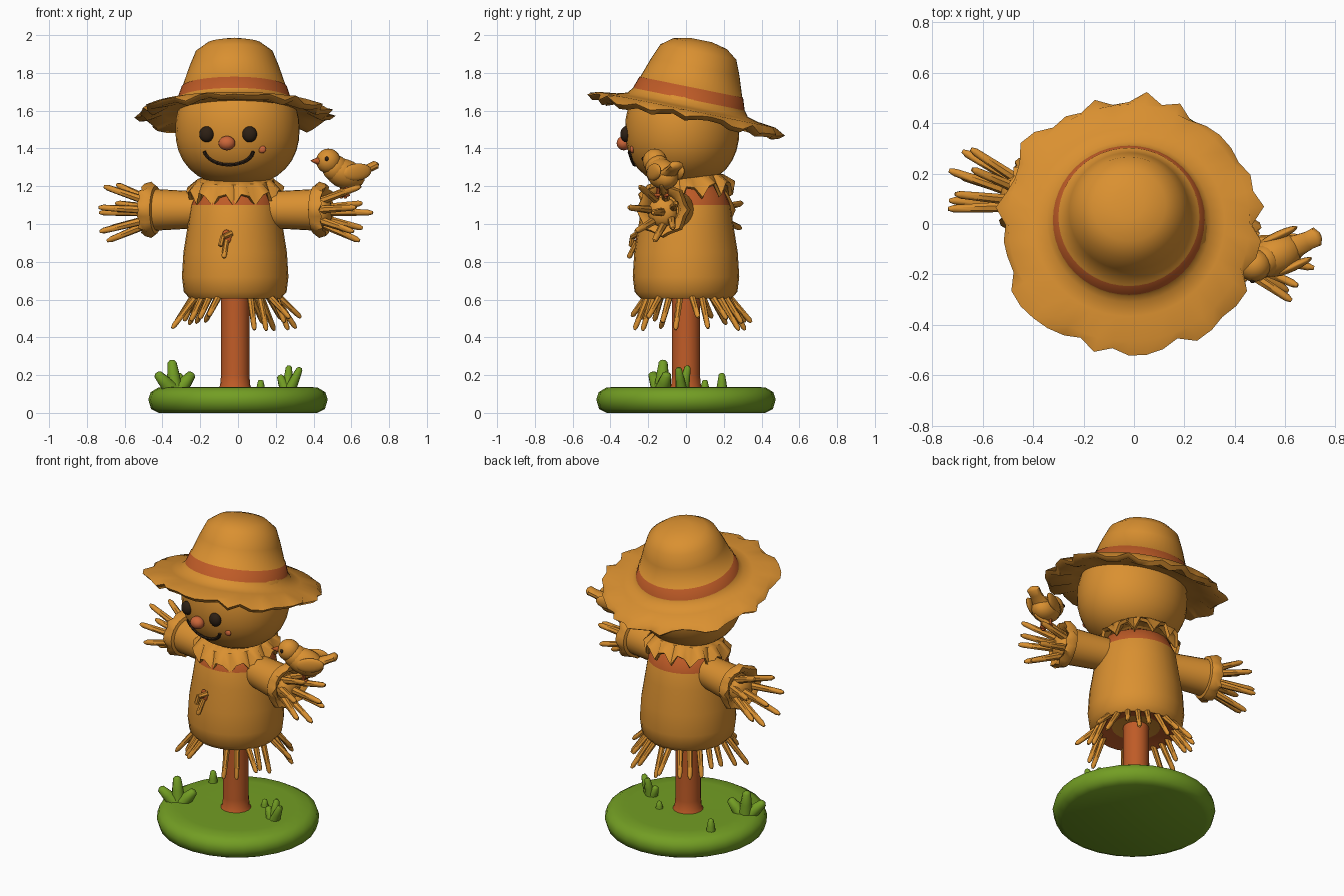
import bpy, bmesh, math, random
from math import sin, cos, pi
from mathutils import Matrix, Vector

random.seed(4)
if "Cube" in bpy.data.objects:
    bpy.data.objects.remove(bpy.data.objects["Cube"])


def material(name, rgb):
    m = bpy.data.materials.new(name)
    m.use_nodes = True
    m.diffuse_color = (*rgb, 1)
    bsdf = m.node_tree.nodes["Principled BSDF"]
    bsdf.inputs["Base Color"].default_value = (*rgb, 1)
    bsdf.inputs["Roughness"].default_value = 0.8
    return m


STRAW = material("straw orange", (0.70, 0.28, 0.03))
RUST = material("rust brown", (0.52, 0.105, 0.02))
RED = material("nose red", (0.60, 0.13, 0.04))
GREEN = material("grass green", (0.17, 0.34, 0.017))
DARK = material("charcoal", (0.026, 0.014, 0.007))


def revolve(bm, profile, n=24, matrix=Matrix(), wobble=None, mat_rule=None):
    """Spin (radius, height) pairs about z; both ends are capped."""
    rings = []
    for k, (r, h) in enumerate(profile):
        ring = []
        for i in range(n):
            a = 2 * pi * i / n
            dr, dh = wobble(k, i) if wobble else (0, 0)
            ring.append(bm.verts.new(matrix @ Vector(
                ((r + dr) * cos(a), (r + dr) * sin(a), h + dh))))
        rings.append(ring)
    bm.faces.new(rings[0][::-1])
    bm.faces.new(rings[-1])
    for k in range(len(rings) - 1):
        for i in range(n):
            j = (i + 1) % n
            f = bm.faces.new((rings[k][i], rings[k][j], rings[k + 1][j], rings[k + 1][i]))
            f.material_index = mat_rule(k) if mat_rule else 0


def stalk(bm, a, b, r0, r1, n=7):
    """Tapered blunt stick from a to b."""
    a, b = Vector(a), Vector(b)
    d = b - a
    m = Matrix.Translation(a) @ d.to_track_quat('Z', 'Y').to_matrix().to_4x4()
    L = d.length
    revolve(bm, [(r0, 0), ((r0 + r1) / 2, L * .5), (r1, L * .92), (r1 * .5, L)], n, m)


def ball(bm, centre, size, rot=Matrix(), n=16):
    bmesh.ops.create_uvsphere(bm, u_segments=n, v_segments=n // 2 + 2, radius=1, matrix=(
        Matrix.Translation(centre) @ rot @ Matrix.Diagonal((*size, 1))))


def finish(bm, name, mats, matrix=Matrix(), sharp=50):
    bm.transform(matrix)
    bmesh.ops.recalc_face_normals(bm, faces=bm.faces)
    me = bpy.data.meshes.new(name)
    bm.to_mesh(me)
    bm.free()
    for m in mats:
        me.materials.append(m)
    me.shade_smooth()
    me.set_sharp_from_angle(angle=math.radians(sharp))
    ob = bpy.data.objects.new(name, me)
    bpy.context.collection.objects.link(ob)
    return ob


AXIS = Matrix.Translation((-0.015, 0, 0))
FACING = AXIS @ Matrix.Rotation(math.radians(-9), 4, 'Z')
ARMS = AXIS @ Matrix.Rotation(math.radians(-15), 4, 'Z')

# Grass mound and post
bm = bmesh.new()
revolve(bm, [(.42, 0), (.46, .02), (.475, .07), (.462, .11), (.42, .135), (.34, .138), (.1, .13)], 28)
finish(bm, "grass_mound", [GREEN])
bm = bmesh.new()
revolve(bm, [(.095, .12), (.08, .145), (.075, .2), (.075, .64)], 18, AXIS)
finish(bm, "post", [RUST])

# Grass tufts: root, then tips
tufts = [((-.33, -.13), [(-.43, -.18, .21), (-.35, -.12, .28), (-.24, -.1, .21)], .045),
         ((.26, -.02), [(.22, -.01, .2), (.27, .01, .25), (.33, -.04, .24)], .032),
         ((-.31, .19), [(-.31, .19, .21)], .03),
         ((.12, .1), [(.12, .1, .175)], .025)]
bm = bmesh.new()
for (x, y), tips, r in tufts:
    for tip in tips:
        stalk(bm, (x * .8 + tip[0] * .2, y * .8 + tip[1] * .2, .12), tip, r, r * .55, 8)
finish(bm, "grass_tufts", [GREEN])

# Torso, rust below and under the collar
bm = bmesh.new()
body = [(.14, .63), (.24, .605), (.272, .64), (.282, .72), (.274, .85),
        (.25, 1.0), (.235, 1.1), (.2, 1.18), (.12, 1.23)]
revolve(bm, body, 28, AXIS, mat_rule=lambda k: int(k == 0 or k >= 6))
finish(bm, "torso", [STRAW, RUST])

# Straw skirt hanging from the torso, open at the front
bm = bmesh.new()
for i in range(22):
    a = -pi / 2 + .38 + (2 * pi - .76) * i / 21
    out, low = random.uniform(.27, .36), random.uniform(.43, .52)
    twist = a + random.uniform(-.1, .1)
    stalk(bm, (.21 * cos(a), .21 * sin(a), .635),
          (out * cos(twist), out * sin(twist), low), .019, .014)
finish(bm, "straw_skirt", [STRAW], AXIS)

# Torn hole in the shirt with straw poking out
bm = bmesh.new()
stalk(bm, (.02, -.255, .95), (-.02, -.295, .93), .016, .014)
stalk(bm, (-.02, -.29, .935), (-.032, -.3, .88), .014, .014)
stalk(bm, (-.005, -.265, .91), (-.012, -.31, .82), .014, .014)
finish(bm, "chest_straw", [STRAW], FACING)
bm = bmesh.new()
ball(bm, (-.005, -.262, .93), (.026, .01, .04))
finish(bm, "shirt_hole", [RUST], FACING)

# Ragged collar
bm = bmesh.new()


def collar_edge(k, i):
    if k not in (2, 3):
        return 0, 0
    return (.0, -.055) if i % 3 == 0 else (.015, .012 * (i % 2))


revolve(bm, [(.12, 1.245), (.205, 1.225), (.245, 1.17), (.225, 1.16), (.18, 1.2), (.1, 1.21)], 39,
        Matrix.Translation((0, 0, .01)) @ Matrix.Translation((0, 0, 1.2))
        @ Matrix.Rotation(.14, 4, 'X') @ Matrix.Translation((0, 0, -1.2)), collar_edge)
finish(bm, "collar", [STRAW], FACING)

# Sleeves with ragged cuffs, and straw hands
for side, name in ((1, "left"), (-1, "right")):
    along = Matrix.Translation((0, 0, 1.075)) @ Matrix.Rotation(side * pi / 2, 4, 'Y')
    bm = bmesh.new()
    revolve(bm, [(.095, .1), (.1, .25), (.108, .4), (.11, .43), (.128, .435), (.135, .46),
                 (.125, .495), (.1, .49), (.08, .45)], 24, along,
            lambda k, i: (.014 * (i % 3 == 0), .012 * (i % 2)) if k in (5, 6) else (0, 0))
    finish(bm, name + "_sleeve", [STRAW], ARMS)
    bm = bmesh.new()
    for i in range(7):
        a = 2 * pi * i / 7 + .3
        reach = random.uniform(.66, .72)
        stalk(bm, (side * .44, .045 * cos(a), 1.065 + .05 * sin(a)),
              (side * reach, .13 * cos(a), 1.065 + .155 * sin(a)), .023, .016)
    stalk(bm, (side * .44, 0, 1.065), (side * .75, .02, 1.06), .025, .016)
    ball(bm, (side * .48, 0, 1.065), (.05, .08, .08))
    finish(bm, name + "_hand", [STRAW], ARMS)

# Head, a slightly squared ball
P, HEAD_Z, HX, HY, HZ = 2.25, 1.5, .33, .302, .3
bm = bmesh.new()
prof = []
for k in range(17):
    t = sin((k / 16 - .5) * pi * .97)
    prof.append(((1 - abs(t) ** P) ** (1 / P), t))
revolve(bm, prof, 32, Matrix.Translation((.015, -.018, HEAD_Z)) @ Matrix.Diagonal((HX, HY, HZ, 1)))
finish(bm, "head", [STRAW], FACING)


def on_face(x, z, lift=0):
    r = (1 - abs((z - HEAD_Z) / HZ) ** P) ** (1 / P)
    return Vector((x, -.018 - HY * math.sqrt(r * r - ((x - .015) / HX) ** 2) - lift, z))


# Eyes, mouth, nose and cheek
bm = bmesh.new()
for x in (-.115, .115):
    ball(bm, on_face(x + .01, 1.475), (.04, .03, .042))
finish(bm, "eyes", [DARK], FACING)
bm = bmesh.new()
smile = [on_face(.01 + .133 * sin(a), 1.395 - .082 * cos(a), .002)
         for a in [(i / 12 - .5) * 2.9 for i in range(13)]]
for p, q in zip(smile, smile[1:]):
    stalk(bm, p, q, .01, .01, 6)
finish(bm, "mouth", [DARK], FACING)
bm = bmesh.new()
ball(bm, on_face(.008, 1.428, .018), (.045, .038, .038))
ball(bm, on_face(.185, 1.395, -.003), (.022, .012, .02))
finish(bm, "nose_and_cheek", [RED], FACING)

# Straw hat: frayed brim, band and crown, tipped backwards
bm = bmesh.new()
fray = [(random.uniform(-.03, .025), random.uniform(-.018, .018)) for _ in range(48)]
hat = [(.27, .01), (.38, .0), (.49, -.032), (.518, -.01), (.48, .018), (.38, .03), (.325, .045),
       (.306, .07), (.302, .075), (.28, .14), (.275, .142), (.238, .25), (.205, .33),
       (.145, .375), (.06, .395)]
revolve(bm, hat, 48, Matrix.Translation((-.02, 0, 1.587)) @ Matrix.Rotation(-.2, 4, 'X'),
        lambda k, i: fray[i] if k in (2, 3) else (0, 0), lambda k: int(k == 8))
finish(bm, "straw_hat", [STRAW, RUST], sharp=60)

# Bird perched on the left hand; its tail points along local +x
BIRD = Matrix.Translation((.565, -.125, 1.265)) @ Matrix.Rotation(math.radians(25), 4, 'Z')
bm = bmesh.new()
tilt = Matrix.Rotation(.35, 4, 'Y')
ball(bm, (0, 0, 0), (.115, .08, .078), tilt)
ball(bm, (-.095, 0, .068), (.066, .064, .066))
ball(bm, (-.055, 0, .03), (.07, .066, .07))
for s in (-1, 1):
    ball(bm, (.04, s * .068, .01), (.085, .018, .045), Matrix.Rotation(-.1, 4, 'Y'))
tail = Matrix.Translation((.05, 0, -.01)) @ Matrix.Rotation(1.15, 4, 'Y')
revolve(bm, [(.06, 0), (.045, .05), (.038, .1), (.04, .14), (.015, .155)], 10,
        tail @ Matrix.Diagonal((.6, 1, 1, 1)))
finish(bm, "bird", [STRAW], BIRD)
bm = bmesh.new()
stalk(bm, (-.15, 0, .068), (-.198, 0, .07), .022, .004)
for s in (-1, 1):
    stalk(bm, (.0, s * .025, -.06), (-.01, s * .025, -.13), .012, .01)
    ball(bm, (-.01, s * .025, -.112), (.03, .014, .01))
finish(bm, "bird_beak_and_legs", [RUST], BIRD)
bm = bmesh.new()
for s in (-1, 1):
    ball(bm, (-.128, s * .05, .08), (.011, .011, .012), n=10)
finish(bm, "bird_eyes", [DARK], BIRD)
